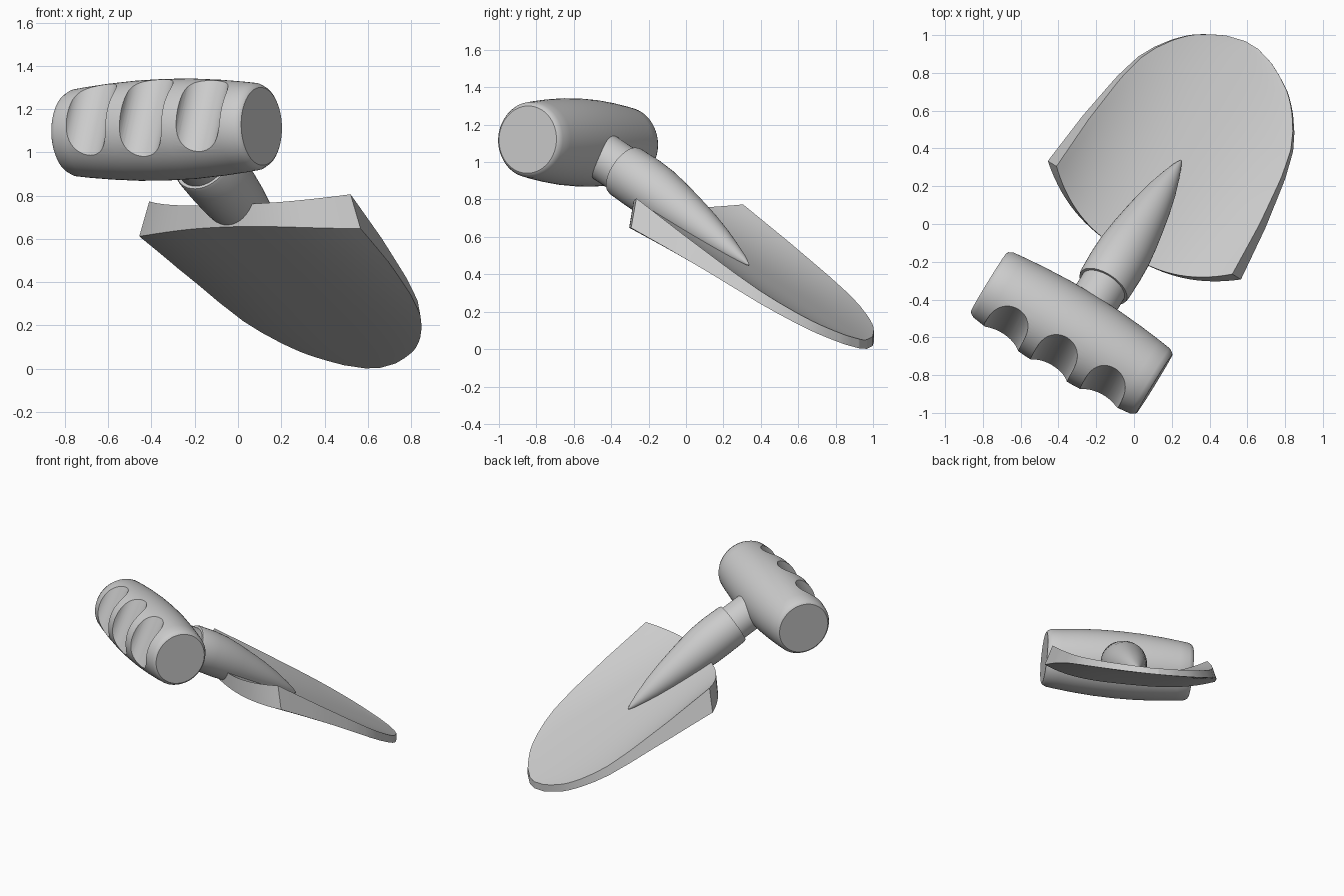
import bpy, bmesh, math
from mathutils import Matrix, Vector

cube = bpy.data.objects.get("Cube")
if cube:
    bpy.data.objects.remove(cube, do_unlink=True)

grey = bpy.data.materials.new("plain grey")
grey.use_nodes = True
grey.diffuse_color = (0.6, 0.6, 0.6, 1)
grey.node_tree.nodes["Principled BSDF"].inputs["Base Color"].default_value = (0.6, 0.6, 0.6, 1)

# Tool axes: across the blade, along the shaft (level and sloping)
ACROSS = Vector((0.853, -0.523, 0.03)).normalized()
LEVEL = Vector((0.523, 0.853, 0))
SLOPE = Vector((0.523, 0.853, -0.577))
UP = Vector((0, 0, 1))
BLADE_ORIGIN = Vector((0.055, 0.02, 0.63))
GRIP_ORIGIN = Vector((-0.33, -0.577, 1.105))


def frame(x, y, z, origin):
    m = Matrix((x, y, z)).transposed().to_4x4()
    m.translation = origin
    return m


def finish(bm, name, matrix, angle=35):
    bmesh.ops.transform(bm, matrix=matrix, verts=bm.verts)
    bmesh.ops.recalc_face_normals(bm, faces=bm.faces)
    mesh = bpy.data.meshes.new(name)
    bm.to_mesh(mesh)
    bm.free()
    mesh.materials.append(grey)
    obj = bpy.data.objects.new(name, mesh)
    bpy.context.collection.objects.link(obj)
    smooth(obj, angle)
    return obj


def smooth(obj, angle):
    bpy.ops.object.select_all(action='DESELECT')
    obj.select_set(True)
    bpy.context.view_layer.objects.active = obj
    bpy.ops.object.shade_smooth_by_angle(angle=math.radians(angle))


def lerp_table(table, x):
    for (x0, y0), (x1, y1) in zip(table, table[1:]):
        if x <= x1:
            return y0 + (y1 - y0) * (x - x0) / (x1 - x0)
    return table[-1][1]


def lathe(rings, sides, point):
    """Closed solid of rings (position, radius, lift); point() places each vertex."""
    bm = bmesh.new()
    loops = []
    for ring in rings:
        loops.append([bm.verts.new(point(ring, 2 * math.pi * i / sides)) for i in range(sides)])
    for a, b in zip(loops, loops[1:]):
        for i in range(sides):
            j = (i + 1) % sides
            bm.faces.new((a[i], a[j], b[j], b[i]))
    bm.faces.new(loops[0])
    bm.faces.new(loops[-1])
    return bm


# Blade: dished top and bowed underside joined by a tapering rim
LENGTH = 1.087
WIDTHS = [(0, 0.6), (0.3, 0.568), (0.57, 0.523), (0.72, 0.482), (0.81, 0.435),
          (0.9, 0.37), (0.97, 0.3), (1.02, 0.22), (1.06, 0.14), (LENGTH, 0.04)]
ROWS, COLS = 28, 32


def blade_point(row, col, top):
    v = math.sin(math.pi / 2 * row / ROWS)
    q = 2 * col / COLS - 1
    t = v * LENGTH
    s = q * lerp_table(WIDTHS, t)
    t -= 0.2 * (1 - abs(q) ** 2.5) * (1 - v) ** 2
    if top:
        s *= 1 - 0.09 * (1 - v)
        centre, rim = 0.012 + 0.035 * v, 0.16 - 0.11 * v
        w = centre + (rim - centre) * abs(q) ** 2.5
    else:
        w = 0.025 * math.sin(math.pi * v) - 0.09 * (1 - v) * (1 - abs(q) ** 3)
    return s, t, w


bm = bmesh.new()
grids = [[[bm.verts.new(blade_point(r, c, top)) for c in range(COLS + 1)]
          for r in range(ROWS + 1)] for top in (True, False)]
for g in grids:
    for r in range(ROWS):
        for c in range(COLS):
            bm.faces.new((g[r][c], g[r][c + 1], g[r + 1][c + 1], g[r + 1][c]))
edge = ([(0, c) for c in range(COLS)] + [(r, COLS) for r in range(ROWS)]
        + [(ROWS, c) for c in range(COLS, 0, -1)] + [(r, 0) for r in range(ROWS, 0, -1)])
top, under = grids
for (r0, c0), (r1, c1) in zip(edge, edge[1:] + edge[:1]):
    bm.faces.new((top[r0][c0], top[r1][c1], under[r1][c1], under[r0][c0]))
finish(bm, "blade", frame(ACROSS, SLOPE, UP, BLADE_ORIGIN))

# Shaft: a neck stepping up to a socket that tapers into the blade
along = SLOPE.normalized()
normal = ACROSS.cross(along).normalized()
shaft_frame = frame(ACROSS, along, normal, BLADE_ORIGIN)


def shaft_point(ring, a):
    y, r, lift = ring
    return r * math.cos(a), y, lift + r * math.sin(a)


neck = [(-0.88, 0.128, 0.075), (-0.46, 0.128, 0.075)]
socket = [(-0.52, 0.125, 0.075), (-0.52, 0.142, 0.075), (-0.505, 0.147, 0.075),
          (-0.38, 0.15, 0.075), (-0.27, 0.147, 0.072), (-0.15, 0.134, 0.066),
          (-0.04, 0.118, 0.06), (0.07, 0.1, 0.054), (0.19, 0.075, 0.046),
          (0.3, 0.045, 0.038), (0.37, 0.022, 0.034), (0.41, 0.004, 0.03)]
finish(lathe(neck, 40, shaft_point), "shaft_neck", shaft_frame)
finish(lathe(socket, 40, shaft_point), "shaft_socket", shaft_frame, 50)

# Grip: barrel with rounded ends
grip_frame = frame(ACROSS, LEVEL, ACROSS.cross(LEVEL).normalized(), GRIP_ORIGIN)
half = [(0.515, 0.18), (0.508, 0.19), (0.485, 0.202), (0.42, 0.21), (0.3, 0.222), (0.15, 0.232)]
barrel = [(-x, r) for x, r in half] + [(0, 0.235)] + [(x, r) for x, r in reversed(half)]


def grip_point(ring, a):
    return ring[0], ring[1] * math.cos(a), ring[1] * math.sin(a)


grip = finish(lathe(barrel, 64, grip_point), "grip", grip_frame, 30)

# Finger grooves: three leaning round-backed slots cut from the front of the grip
bm = bmesh.new()
lean = Vector((0, math.sin(math.radians(25)), math.cos(math.radians(25))))
out = Vector((0, -lean.z, lean.y))
wall = Vector((0, -0.2, -0.125))
for x in (-0.305, 0, 0.305):
    section = [Vector((x - 0.113, 0, 0)) + out * 0.5]
    for i in range(25):
        a = math.pi * i / 24
        section.append(Vector((x - 0.113 * math.cos(a), 0, 0)) + out * 0.09 * (1 - math.sin(a)))
    section.append(Vector((x + 0.113, 0, 0)) + out * 0.5)
    face = bm.faces.new([bm.verts.new(p + wall - lean * 0.3) for p in section])
    extruded = bmesh.ops.extrude_face_region(bm, geom=[face], use_keep_orig=True)
    moved = [e for e in extruded["geom"] if isinstance(e, bmesh.types.BMVert)]
    bmesh.ops.translate(bm, vec=lean * 1.0, verts=moved)
cutter = finish(bm, "groove_cutter", grip_frame)
cutter.hide_render = True

cut = grip.modifiers.new("finger grooves", 'BOOLEAN')
cut.operation = 'DIFFERENCE'
cut.solver = 'EXACT'
cut.object = cutter
bpy.context.view_layer.objects.active = grip
bpy.ops.object.modifier_apply(modifier=cut.name)
bpy.data.objects.remove(cutter, do_unlink=True)
smooth(grip, 30)
